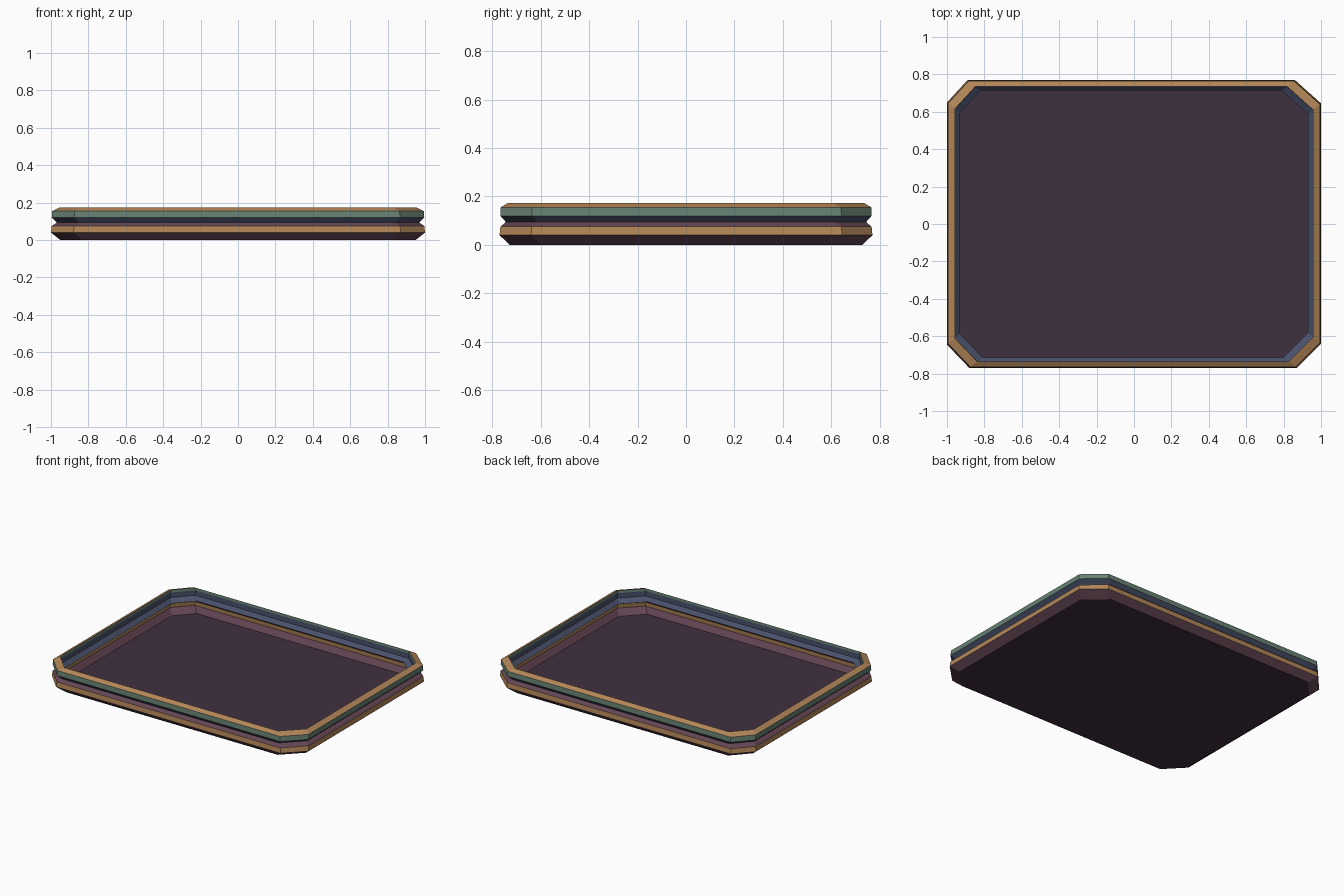
import bpy, bmesh

cube = bpy.data.objects.get("Cube")
if cube:
    bpy.data.objects.remove(cube, do_unlink=True)


def make_material(name, srgb):
    color = [((c / 255 + 0.055) / 1.055) ** 2.4 for c in srgb] + [1]
    mat = bpy.data.materials.new(name)
    mat.use_nodes = True
    mat.diffuse_color = color
    mat.node_tree.nodes["Principled BSDF"].inputs["Base Color"].default_value = color
    return mat


MATS = {
    "mauve": make_material("mauve", (100, 70, 84)),
    "tan": make_material("tan", (178, 134, 88)),
    "slate": make_material("slate blue", (74, 82, 108)),
    "green": make_material("sage green", (104, 130, 115)),
    "plum": make_material("dark plum", (64, 48, 64)),
}
NAMES = list(MATS)

# Slightly uneven eight-sided outline, counter-clockwise
OUTLINE = [(0.87, -0.77), (1, -0.64), (1, 0.645), (0.86, 0.77),
           (-0.89, 0.77), (-1, 0.65), (-1, -0.645), (-0.88, -0.77)]


def loft(name, profile, cap):
    """Stack inset copies of the outline; each row is inset, height, band colour above it."""
    bm = bmesh.new()
    rings = []
    for inset, z, _ in profile:
        rings.append([bm.verts.new((x - inset * (1 if x > 0 else -1),
                                    y - 0.82 * inset * (1 if y > 0 else -1), z))
                      for x, y in OUTLINE])
    count = len(OUTLINE)
    for row, (low, high) in enumerate(zip(rings, rings[1:])):
        for i in range(count):
            j = (i + 1) % count
            face = bm.faces.new((low[i], low[j], high[j], high[i]))
            face.material_index = NAMES.index(profile[row][2])
    for ring, flip in cap(rings):
        face = bm.faces.new(ring[::-1] if flip else ring)
        face.material_index = NAMES.index("plum")
    mesh = bpy.data.meshes.new(name)
    bm.to_mesh(mesh)
    bm.free()
    for mat in MATS.values():
        mesh.materials.append(mat)
    obj = bpy.data.objects.new(name, mesh)
    bpy.context.collection.objects.link(obj)
    return obj


# Tray: underside, banded outer wall, rim, then banded inner wall down to the floor
loft("tray", [
    (0.05, 0, "mauve"),
    (0, 0.04, "tan"),
    (0.004, 0.075, "mauve"),
    (0.032, 0.094, "slate"),
    (0.004, 0.12, "green"),
    (0.006, 0.155, "tan"),
    (0.042, 0.173, "green"),
    (0.043, 0.155, "slate"),
    (0.043, 0.12, "slate"),
    (0.07, 0.094, "mauve"),
    (0.04, 0.075, "tan"),
    (0.036, 0.045, "mauve"),
    (0.068, 0.006, None),
], lambda rings: [(rings[0], True), (rings[-1], False)])
